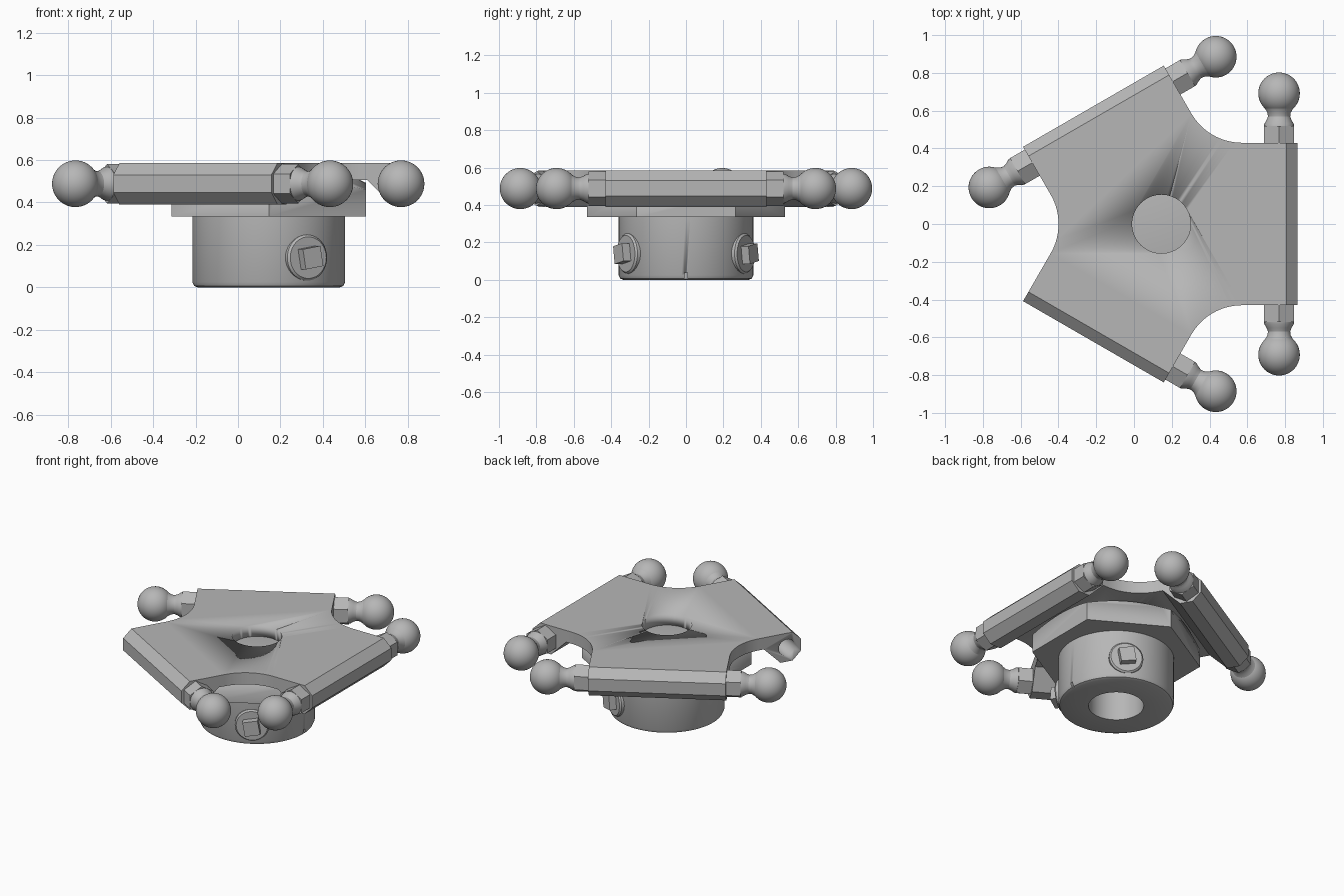
import bpy, bmesh
from math import pi, sin, cos, radians, sqrt
from mathutils import Matrix, Vector

cube = bpy.data.objects.get("Cube")
if cube:
    bpy.data.objects.remove(cube, do_unlink=True)

grey = bpy.data.materials.new("light_grey")
grey.use_nodes = True
grey.diffuse_color = (0.47, 0.47, 0.47, 1)
grey.node_tree.nodes["Principled BSDF"].inputs["Base Color"].default_value = (0.47, 0.47, 0.47, 1)

CENTRE = Matrix.Translation((0.145, 0, 0))   # axis of the hub
HALF = 0.43                                  # half width of each arm
ROD_X, ROD_Z = 0.623, 0.488                  # axis of each edge bar


def turn(angle):
    return CENTRE @ Matrix.Rotation(radians(angle), 4, 'Z')


def finish(name, bm, matrix):
    bmesh.ops.recalc_face_normals(bm, faces=bm.faces)
    mesh = bpy.data.meshes.new(name)
    bm.to_mesh(mesh)
    bm.free()
    mesh.transform(matrix)
    mesh.materials.append(grey)
    ob = bpy.data.objects.new(name, mesh)
    bpy.context.collection.objects.link(ob)
    bpy.ops.object.select_all(action='DESELECT')
    ob.select_set(True)
    bpy.context.view_layer.objects.active = ob
    bpy.ops.object.shade_smooth_by_angle(angle=radians(25))
    return ob


def prism(name, points, offset, matrix):
    """Extrude a closed outline along a vector."""
    bm = bmesh.new()
    face = bm.faces.new([bm.verts.new(p) for p in points])
    side = bmesh.ops.extrude_face_region(bm, geom=[face], use_keep_orig=True)
    moved = [v for v in side["geom"] if isinstance(v, bmesh.types.BMVert)]
    bmesh.ops.translate(bm, verts=moved, vec=Vector(offset))
    return finish(name, bm, matrix)


def lathe(name, profile, matrix, steps=64):
    """Revolve (radius, height) points about z."""
    bm = bmesh.new()
    verts = [bm.verts.new((r, 0, z)) for r, z in profile]
    edges = [bm.edges.new(pair) for pair in zip(verts, verts[1:])]
    bmesh.ops.spin(bm, geom=verts + edges, cent=(0, 0, 0), axis=(0, 0, 1),
                   angle=2 * pi, steps=steps)
    bmesh.ops.remove_doubles(bm, verts=bm.verts, dist=0.0001)
    return finish(name, bm, matrix)


def cylinder(name, r, z0, z1, matrix, steps=64):
    return lathe(name, [(0, z0), (r, z0), (r, z1), (0, z1)], matrix, steps)


def boolean(ob, cutter, operation='DIFFERENCE'):
    mod = ob.modifiers.new("cut", 'BOOLEAN')
    mod.operation, mod.object, mod.solver = operation, cutter, 'EXACT'
    bpy.context.view_layer.objects.active = ob
    bpy.ops.object.modifier_apply(modifier=mod.name)
    bpy.data.objects.remove(cutter, do_unlink=True)


def polygon(n, r, z, start=0):
    return [(r * cos(2 * pi * i / n + start), r * sin(2 * pi * i / n + start), z)
            for i in range(n)]


# Three-armed plate with filleted inner corners and a round opening
fillet = 0.31
inner = 0.465
fx = (HALF + fillet) / sqrt(3)
outline = []
for arm in range(3):
    spin = Matrix.Rotation(arm * 2 * pi / 3, 4, 'Z')
    corner = [Vector((inner, -HALF, 0.505)), Vector((inner, HALF, 0.505))]
    for i in range(17):
        a = radians(-90 - 60 * i / 16)
        corner.append(Vector((fx + fillet * cos(a), HALF + fillet + fillet * sin(a), 0.505)))
    outline += [spin @ p for p in corner]
plate = prism("plate", outline, (0, 0, 0.08), CENTRE)
boolean(plate, cylinder("opening_cutter", 0.155, 0.4, 0.7, CENTRE))

# Edge bars with chamfered section, and ball studs at their ends
section = [(inner, 0.505), (0.58, 0.39), (0.663, 0.39), (0.72, 0.447),
           (0.72, 0.53), (0.663, 0.585), (inner, 0.585)]
neck = [(0.08, 0.515), (0.078, 0.53), (0.066, 0.55), (0.059, 0.57),
        (0.062, 0.59), (0.075, 0.612), (0.075, 0.64)]
for arm, angle in enumerate((0, 120, 240)):
    bar = prism(f"edge_bar_{arm}", [(x, -HALF, z) for x, z in section],
                (0, 2 * HALF, 0), turn(angle))
    for side in (-1, 1):
        frame = (turn(angle) @ Matrix.Translation((ROD_X, 0, ROD_Z))
                 @ Matrix.Rotation(-side * pi / 2, 4, 'X'))
        # One bar end has an empty threaded socket instead of a stud
        if arm == 2 and side == -1:
            boolean(bar, cylinder("socket_cutter", 0.055, 0.2, 0.5, frame, 32))
            continue
        tag = f"{arm}_{'a' if side < 0 else 'b'}"
        prism(f"stud_hex_{tag}", polygon(6, 0.092, HALF - 0.02, pi / 2),
              (0, 0, 0.11), frame)
        lathe(f"stud_neck_{tag}", neck, frame, 32)
        bm = bmesh.new()
        bmesh.ops.create_uvsphere(bm, u_segments=40, v_segments=24, radius=0.11)
        finish(f"ball_{tag}", bm, frame @ Matrix.Translation((0, 0, 0.692)))

# Hexagonal flange under the plate, its upper corners turned off
flange = prism("hex_flange", polygon(6, 0.53, 0.335, pi / 6), (0, 0, 0.175), CENTRE)
boolean(flange, lathe("flange_turning", [(0, 0.3), (0.56, 0.3), (0.56, 0.445),
                                         (0.42, 0.51), (0, 0.51)], CENTRE), 'INTERSECT')

# Round hub with a bore and a small notch at its lower rim
hub = lathe("hub", [(0, 0.33), (0.172, 0.33), (0.172, 0), (0.335, 0), (0.352, 0.007),
                    (0.36, 0.025), (0.36, 0.34), (0, 0.34)], CENTRE, 96)
boolean(hub, prism("notch_cutter", [(0.345, -0.008, -0.1), (0.4, -0.008, -0.1),
                                    (0.4, 0.008, -0.1), (0.345, 0.008, -0.1)],
                   (0, 0, 0.14), CENTRE))

# Two clamping screws with square heads
for name, angle in (("front", -60), ("back", 60)):
    frame = turn(angle) @ Matrix.Translation((0, 0, 0.14)) @ Matrix.Rotation(pi / 2, 4, 'Y')
    lathe(f"screw_disc_{name}", [(0, 0.3), (0.108, 0.3), (0.108, 0.362),
                                 (0.098, 0.372), (0, 0.372)], frame, 40)
    prism(f"screw_head_{name}", polygon(4, 0.068, 0.36, pi / 4 + 0.17), (0, 0, 0.058), frame)
